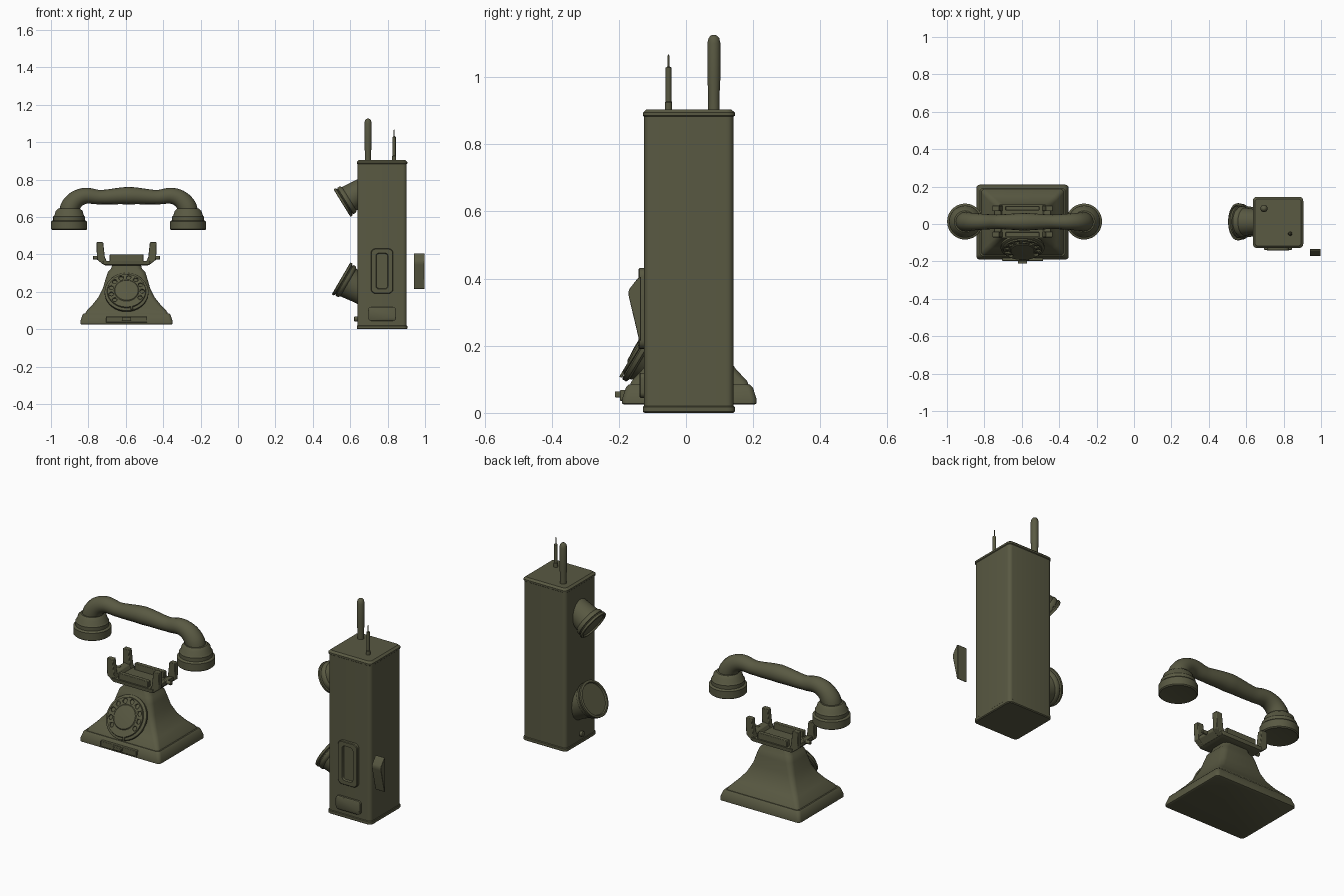
import bpy, bmesh
from math import pi, sin, cos, radians
from mathutils import Vector, Matrix

if "Cube" in bpy.data.objects:
    bpy.data.objects.remove(bpy.data.objects["Cube"])

olive = bpy.data.materials.new("olive")
olive.diffuse_color = (0.1, 0.1, 0.055, 1)
olive.use_nodes = True
olive.node_tree.nodes["Principled BSDF"].inputs["Base Color"].default_value = olive.diffuse_color


def finish(name, bm, mat=Matrix(), angle=35):
    bmesh.ops.recalc_face_normals(bm, faces=bm.faces[:])
    me = bpy.data.meshes.new(name)
    bm.to_mesh(me)
    bm.free()
    me.shade_smooth()
    me.set_sharp_from_angle(angle=radians(angle))
    me.materials.append(olive)
    ob = bpy.data.objects.new(name, me)
    ob.matrix_world = mat
    bpy.context.collection.objects.link(ob)
    return ob


def skin(bm, rings):
    vs = [[bm.verts.new(p) for p in r] for r in rings]
    n = len(vs[0])
    for a, b in zip(vs, vs[1:]):
        for i in range(n):
            bm.faces.new((a[i], a[(i + 1) % n], b[(i + 1) % n], b[i]))
    bm.faces.new(vs[0][::-1])
    bm.faces.new(vs[-1])


def rounded(hx, hy, r, z, seg=5):
    pts = []
    for k, (sx, sy) in enumerate(((1, 1), (-1, 1), (-1, -1), (1, -1))):
        for i in range(seg + 1):
            a = pi / 2 * (k + i / seg)
            pts.append((sx * (hx - r) + r * cos(a), sy * (hy - r) + r * sin(a), z))
    return pts


def loft(name, rings, mat):
    """Rounded rectangles (z, half x, half y, corner radius) stacked along local z."""
    bm = bmesh.new()
    skin(bm, [rounded(hx, hy, r, z) for z, hx, hy, r in rings])
    return finish(name, bm, mat)


def lathe(name, profile, loc, axis=(0, 0, 1), n=40):
    """Profile of (radius, height) turned around an axis."""
    bm = bmesh.new()
    skin(bm, [[(r * cos(2 * pi * i / n), r * sin(2 * pi * i / n), h) for i in range(n)]
              for r, h in profile])
    rot = Vector(axis).to_track_quat('Z', 'Y').to_matrix().to_4x4()
    return finish(name, bm, Matrix.Translation(loc) @ rot)


def prism(name, pts, depth, mat, bevel=0.003):
    """Outline in local x,z extruded along local y."""
    bm = bmesh.new()
    skin(bm, [[(x, y, z) for x, z in pts] for y in (-depth / 2, depth / 2)])
    ob = finish(name, bm, mat)
    m = ob.modifiers.new("bevel", 'BEVEL')
    m.width, m.segments = bevel, 2
    return ob


def box(name, x, y, z):
    """Box from three (min, max) ranges."""
    return prism(name, [(x[0], z[0]), (x[1], z[0]), (x[1], z[1]), (x[0], z[1])], y[1] - y[0],
                 Matrix.Translation((0, (y[0] + y[1]) / 2, 0)))


T = Matrix.Translation
FRONT = Matrix.Rotation(pi / 2, 4, 'X')
CX, CY = -0.596, 0.01

# Desk telephone: base and concave body
loft("phone_base", [(.025, .24, .194, .015), (.028, .247, .2, .018), (.042, .247, .2, .018),
                    (.076, .236, .189, .018), (.084, .228, .181, .018)], T((CX, CY, 0)))
loft("phone_body", [(.08, .222, .178, .018), (.095, .216, .172, .02), (.13, .183, .139, .022),
                    (.17, .151, .112, .025), (.22, .126, .093, .028), (.275, .11, .083, .03),
                    (.305, .1, .075, .03), (.325, .082, .063, .03), (.35, .075, .058, .03)],
     T((CX, CY, 0)))

# Front drawer with pull
box("drawer_front", (CX - .11, CX + .11), (-.197, -.17), (.036, .068))
box("drawer_pull", (CX - .025, CX + .025), (-.212, -.17), (.046, .064))

# Tilted dial
tilt = Vector((0, -cos(radians(31)), sin(radians(31))))
dial_at = Vector((CX, -.137, .205))
lathe("dial_housing", [(.08, -.1), (.105, -.028), (.117, -.022), (.117, -.01), (.11, -.006)],
      dial_at, tilt, 48)
wheel = lathe("dial_wheel", [(.1, -.009), (.104, -.004), (.102, .003), (.066, .003), (.062, .007),
                             (.02, .01), (.005, .01)], dial_at, tilt, 48)
bm = bmesh.new()
for i in range(10):
    a = radians(-30 + i * 28)
    bmesh.ops.create_cone(bm, cap_ends=True, segments=16, radius1=.0125, radius2=.0125, depth=.05,
                          matrix=T((.084 * cos(a), .084 * sin(a), 0)))
holes = finish("finger_hole_cutter", bm, wheel.matrix_world)
holes.hide_render = True
holes.hide_set(True)
cut = wheel.modifiers.new("finger_holes", 'BOOLEAN')
cut.object, cut.operation, cut.solver = holes, 'DIFFERENCE', 'EXACT'
stop_at = T(dial_at + Vector((.028, -.048, -.082))) @ Matrix.Rotation(radians(-31), 4, 'X')
prism("finger_stop", [(-.006, -.02), (.006, -.02), (.004, .02), (-.004, .02)], .008, stop_at, .002)

# Cradle: tray, rails, and four prongs
loft("cradle_tray", [(.34, .11, .075, .012), (.346, .125, .088, .012), (.366, .13, .09, .012)],
     T((CX, .014, 0)))
for y in (-.056, .084):
    box("cradle_rail", (CX - .09, CX + .09), (y - .012, y + .012), (.36, .4))
wall = [(.1, .346), (.125, .346), (.152, .372), (.152, .39), (.118, .385)]
prong = [(.1, .35), (.125, .346), (.158, .372), (.161, .465), (.125, .465), (.116, .385)]
for s in (-1, 1):
    prism("cradle_side", [(s * x, z) for x, z in wall], .15, T((CX, .014, 0)))
    for y in (-.056, .084):
        prism("cradle_prong", [(s * x, z) for x, z in prong], .03, T((CX, y, 0)))
    lathe("cradle_pin", [(.01, 0), (.01, .04), (.007, .043)], (CX + s * .137, .014, .382), (s, 0, 0), 16)

# Handset grip: swept tube with varying thickness
HX = -.585
half = [(.322, .61, .053), (.308, .662, .051), (.25, .709, .044), (.15, .706, .038)]
path = [(-x, z, r) for x, z, r in half] + [(0, .714, .047)] + half[::-1]
cu = bpy.data.curves.new("handset_grip", 'CURVE')
cu.dimensions, cu.bevel_depth, cu.bevel_resolution = '3D', 1, 6
cu.resolution_u, cu.use_fill_caps = 8, True
sp = cu.splines.new('BEZIER')
sp.bezier_points.add(len(path) - 1)
for p, (x, z, r) in zip(sp.bezier_points, path):
    p.co, p.radius = (HX + x, .012, z), r
    p.handle_left_type = p.handle_right_type = 'AUTO'
cu.materials.append(olive)
bpy.context.collection.objects.link(bpy.data.objects.new("handset_grip", cu))

# Handset cups
for s in (-1, 1):
    lathe("handset_cup", [(.02, .535), (.07, .533), (.09, .53), (.096, .535), (.096, .575), (.09, .581),
                          (.085, .582), (.085, .602), (.078, .61), (.072, .632), (.058, .645),
                          (.03, .648)], (HX + s * .318, .013, 0), n=48)

# Portable radio: case with lipped ends
BX, BY = .77, .0085
loft("radio_case", [(.0, .131, .132, .02), (.004, .135, .137, .022), (.018, .135, .137, .022),
                    (.021, .132, .133, .02), (.882, .132, .133, .02), (.885, .135, .137, .022),
                    (.894, .135, .137, .022), (.904, .124, .126, .018)], T((BX, BY, 0)))

# Aerials
lathe("thick_aerial", [(.017, .89), (.017, .95), (.0195, 1.0), (.0195, 1.1), (.016, 1.116),
                       (.009, 1.124), (.002, 1.126)], (.695, .083, 0), n=24)
lathe("thin_aerial", [(.011, .89), (.011, .925), (.0085, .928), (.0085, 1.028), (.003, 1.032),
                      (.003, 1.062), (.001, 1.067)], (.835, -.052, 0), n=16)

# Earpiece and mouthpiece horns, angled towards each other
for name, loc, axis, r in (("radio_earpiece", (.556, .012, .674), (-.85, 0, -.525), .086),
                           ("radio_mouthpiece", (.551, .012, .272), (-.86, 0, .5), .099)):
    lathe(name, [(r * .72, -.19), (r * .78, -.11), (r * .86, -.045), (r * .92, -.04), (r * .96, -.034),
                 (r * .96, -.022), (r * .91, -.02), (r * .91, -.016), (r, -.013), (r, -.002),
                 (r * .96, 0), (r * .88, 0), (r * .84, -.008), (r * .3, -.008)], loc, axis, 48)

# Side socket
lathe("side_socket", [(.014, 0), (.014, .017), (.01, .019)], (.64, .01, .055), (-1, 0, 0), 20)

# Front panels
loft("switch_frame", [(0, .06, .12, .025), (.016, .06, .12, .025), (.019, .057, .117, .023),
                      (.019, .033, .096, .016), (.008, .03, .093, .015)],
     T((.77, -.122, .311)) @ FRONT)
loft("name_plate_blank", [(0, .075, .037, .016), (.014, .075, .037, .016), (.017, .071, .033, .014)],
     T((.77, -.122, .082)) @ FRONT)

# Detached push lever beside the case
prism("push_lever", [(-.134, .215), (-.134, .405), (-.142, .403), (-.168, .37), (-.172, .358),
                     (-.17, .345), (-.14, .218)], .056,
      T((.969, 0, 0)) @ Matrix.Rotation(pi / 2, 4, 'Z'), .002)
